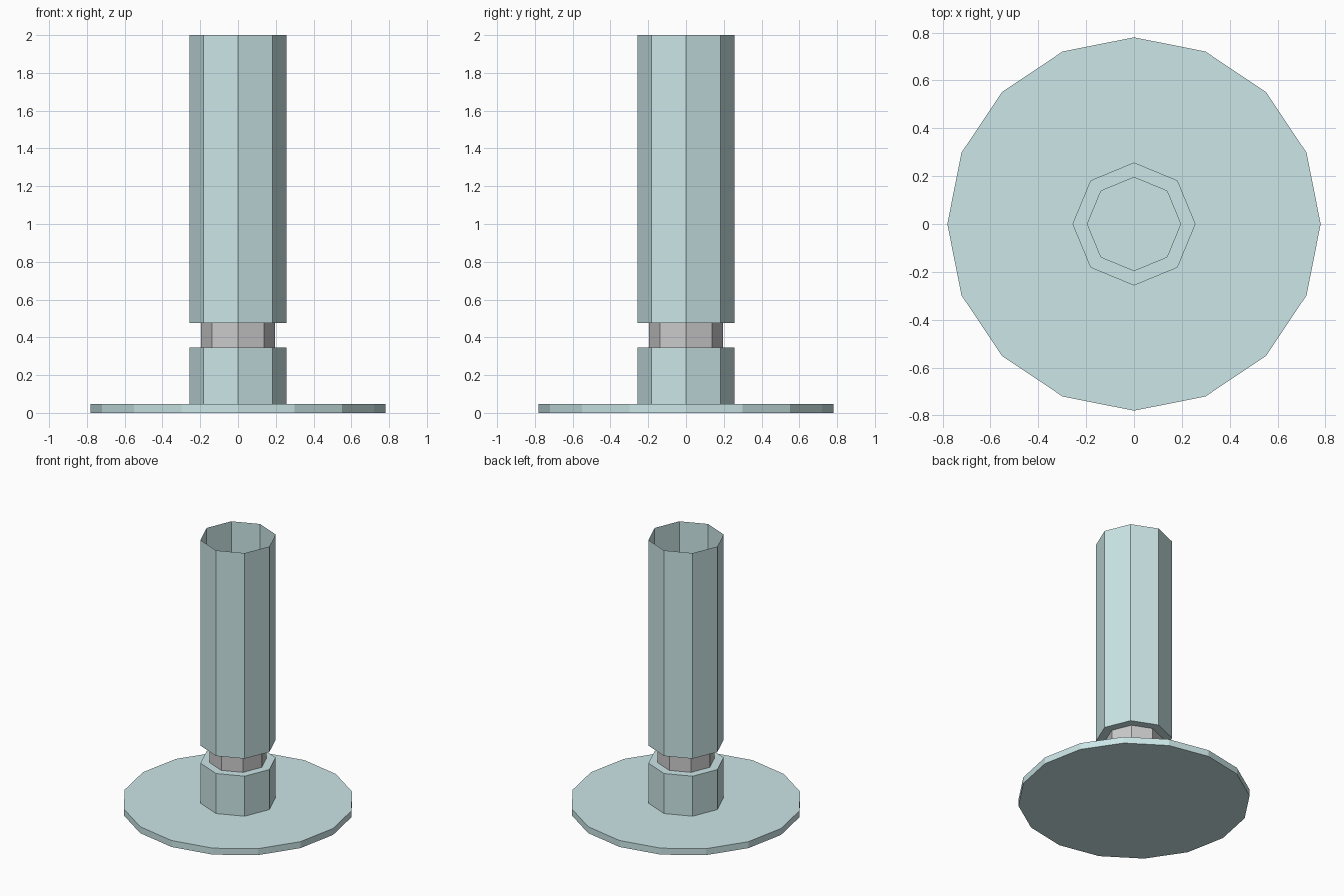
import bpy, bmesh
from math import cos, sin, tau

if "Cube" in bpy.data.objects:
    bpy.data.objects.remove(bpy.data.objects["Cube"])


def material(name, rgb):
    m = bpy.data.materials.new(name)
    m.diffuse_color = (*rgb, 1)
    m.use_nodes = True
    m.node_tree.nodes["Principled BSDF"].inputs["Base Color"].default_value = m.diffuse_color
    return m


def lathe(name, profile, sides, mat, capped=False):
    """Turn a (radius, z) profile, listed bottom to top, into a faceted shell."""
    bm = bmesh.new()
    rings = [[bm.verts.new((r * cos(tau * i / sides), r * sin(tau * i / sides), z))
              for i in range(sides)] for r, z in profile]
    for low, high in zip(rings, rings[1:]):
        for i in range(sides):
            j = (i + 1) % sides
            bm.faces.new((low[i], low[j], high[j], high[i]))
    if capped:
        bm.faces.new(rings[0][::-1])
        bm.faces.new(rings[-1])
    mesh = bpy.data.meshes.new(name)
    bm.to_mesh(mesh)
    bm.free()
    mesh.materials.append(mat)
    obj = bpy.data.objects.new(name, mesh)
    bpy.context.collection.objects.link(obj)
    return obj


painted = material("painted_metal", (0.60, 0.79, 0.80))
bare = material("bare_metal", (0.80, 0.78, 0.78))

OUTER, INNER = 0.257, 0.195

# Round foot plate
lathe("base_plate", [(0.78, 0), (0.78, 0.048)], 16, painted, capped=True)
# Short collar with a ledge on top
lathe("lower_collar", [(OUTER, 0.048), (OUTER, 0.345), (INNER, 0.345)], 8, painted)
# Recessed neck
lathe("neck_ring", [(INNER, 0.345), (INNER, 0.475)], 8, bare)
# Tall thin-walled post, open at the top
lathe("upper_post", [(INNER, 0.475), (OUTER, 0.475), (OUTER, 2.0)], 8, painted)
